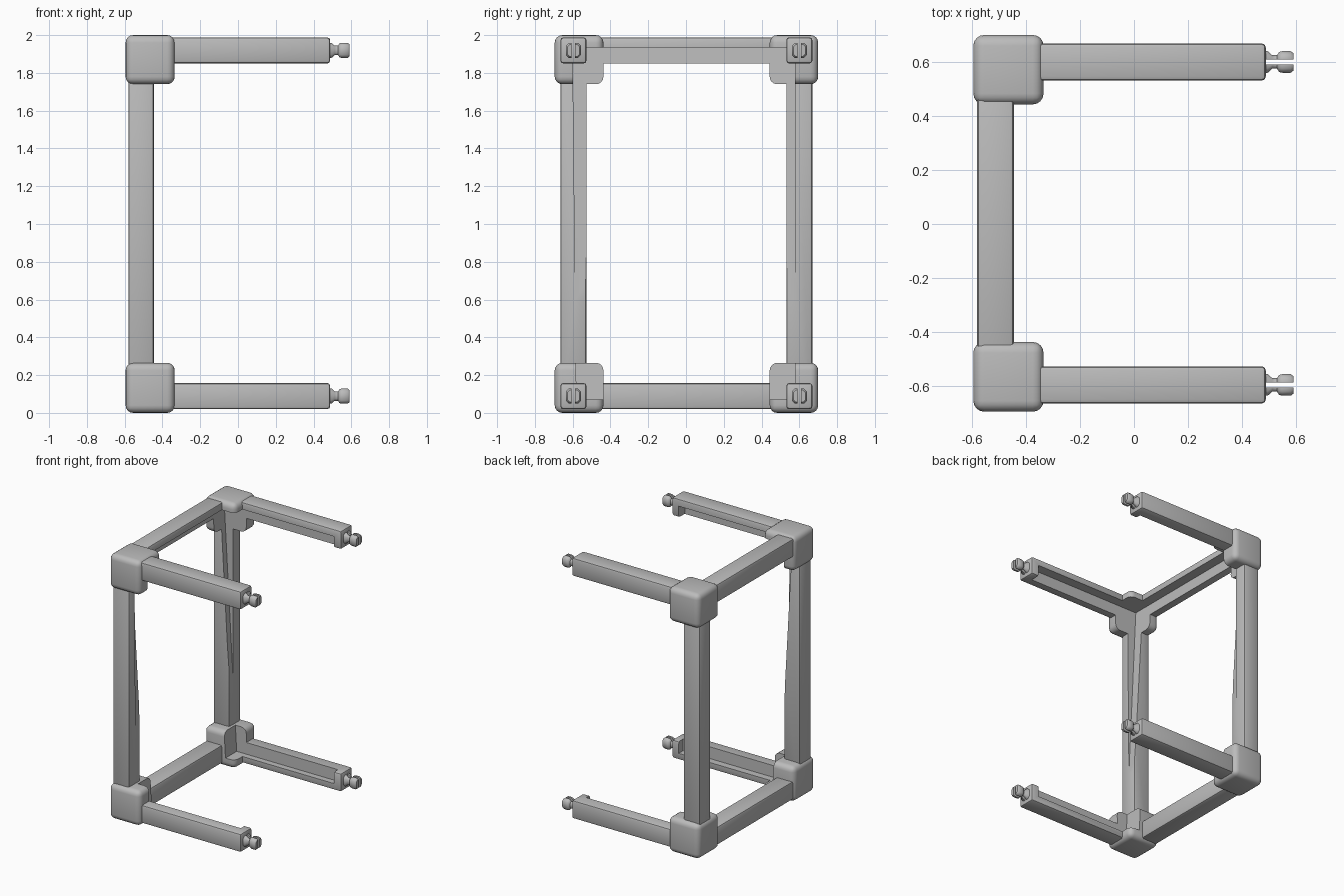
import bpy, bmesh, math
from mathutils import Vector

old = bpy.data.objects.get("Cube")
if old:
    bpy.data.objects.remove(old, do_unlink=True)

GREY = (0.5, 0.5, 0.5, 1)
grey = bpy.data.materials.new("plain_grey")
grey.diffuse_color = GREY
grey.use_nodes = True
grey.node_tree.nodes["Principled BSDF"].inputs["Base Color"].default_value = GREY


def add_object(name, bm):
    bmesh.ops.recalc_face_normals(bm, faces=bm.faces)
    mesh = bpy.data.meshes.new(name)
    bm.to_mesh(mesh)
    bm.free()
    mesh.materials.append(grey)
    obj = bpy.data.objects.new(name, mesh)
    bpy.context.collection.objects.link(obj)
    return obj


def box_bmesh(low, high):
    low, high = Vector(low), Vector(high)
    bm = bmesh.new()
    bmesh.ops.create_cube(bm, size=1)
    for v in bm.verts:
        v.co = (low + high) / 2 + v.co * (high - low)
    return bm


def smooth(obj, angle=35):
    bpy.ops.object.select_all(action='DESELECT')
    obj.select_set(True)
    bpy.context.view_layer.objects.active = obj
    bpy.ops.object.shade_smooth_by_angle(angle=math.radians(angle))


# Cavity for the framed body: its rear wall leans outwards towards the top
bm = box_bmesh((-0.52, -0.60, 0.07), (0.43, 0.577, 1.935))
for v in bm.verts:
    if v.co.z < 1:
        if v.co.x < 0:
            v.co.x = -0.415
        if v.co.y < 0:
            v.co.y = -0.58
cavity = add_object("cavity_cutter", bm)
cavity.hide_render = True


def framed_box(name, low, high, radius, segments):
    """Rounded box with the cavity cut out of its inner side."""
    bm = box_bmesh(low, high)
    bmesh.ops.bevel(bm, geom=bm.edges[:], offset=radius, segments=segments,
                    profile=0.5, affect='EDGES')
    obj = add_object(name, bm)
    cut = obj.modifiers.new("cavity", 'BOOLEAN')
    cut.operation = 'DIFFERENCE'
    cut.solver = 'EXACT'
    cut.object = cavity
    bpy.context.view_layer.update()
    graph = bpy.context.evaluated_depsgraph_get()
    mesh = bpy.data.meshes.new_from_object(obj.evaluated_get(graph))
    obj.modifiers.clear()
    obj.data = mesh
    smooth(obj)


# Split snap connector: two mirrored prongs lofted along x
STATIONS = [(0.47, 0.04), (0.495, 0.04), (0.512, 0.025), (0.53, 0.025),
            (0.537, 0.037), (0.55, 0.04), (0.58, 0.04), (0.591, 0.032)]


def prong(name, y, z, side):
    bm = bmesh.new()
    rings = []
    for x, h in STATIONS:
        c = h * 0.4
        outline = [(0.009, -h), (h - c, -h), (h, c - h),
                   (h, h - c), (h - c, h), (0.009, h)]
        rings.append([bm.verts.new((x, y + side * a, z + b)) for a, b in outline])
    for r, s in zip(rings, rings[1:]):
        for i in range(len(r)):
            j = (i + 1) % len(r)
            bm.faces.new((r[i], r[j], s[j], s[i]))
    bm.faces.new(rings[0])
    bm.faces.new(rings[-1])
    smooth(add_object(name, bm), 50)


LEVELS = {"lower": (0.0, 0.265, 0.02, 0.158), "upper": (1.74, 2.0, 1.85, 1.988)}
SIDES = {"front": (-0.695, -0.437, -0.665, -0.527),
         "back": (0.443, 0.70, 0.531, 0.669)}

for level, (z0, z1, bar_z0, bar_z1) in LEVELS.items():
    # Cross bar joining front and back
    framed_box(level + "_cross_bar", (-0.581, -0.58, bar_z0),
               (-0.445, 0.58, bar_z1), 0.015, 2)
    for side, (y0, y1, bar_y0, bar_y1) in SIDES.items():
        tag = level + "_" + side
        framed_box(tag + "_corner_block", (-0.595, y0, z0),
                   (-0.335, y1, z1), 0.04, 4)
        framed_box(tag + "_arm", (-0.48, bar_y0, bar_z0),
                   (0.488, bar_y1, bar_z1), 0.015, 2)
        mid_y, mid_z = (bar_y0 + bar_y1) / 2, (bar_z0 + bar_z1) / 2
        for end, s in (("near", -1), ("far", 1)):
            prong(tag + "_connector_" + end, mid_y, mid_z, s)

# Upright posts
for side, (y0, y1, bar_y0, bar_y1) in SIDES.items():
    framed_box(side + "_post", (-0.581, bar_y0, 0.1),
               (-0.445, bar_y1, 1.9), 0.015, 2)

bpy.data.objects.remove(cavity, do_unlink=True)
